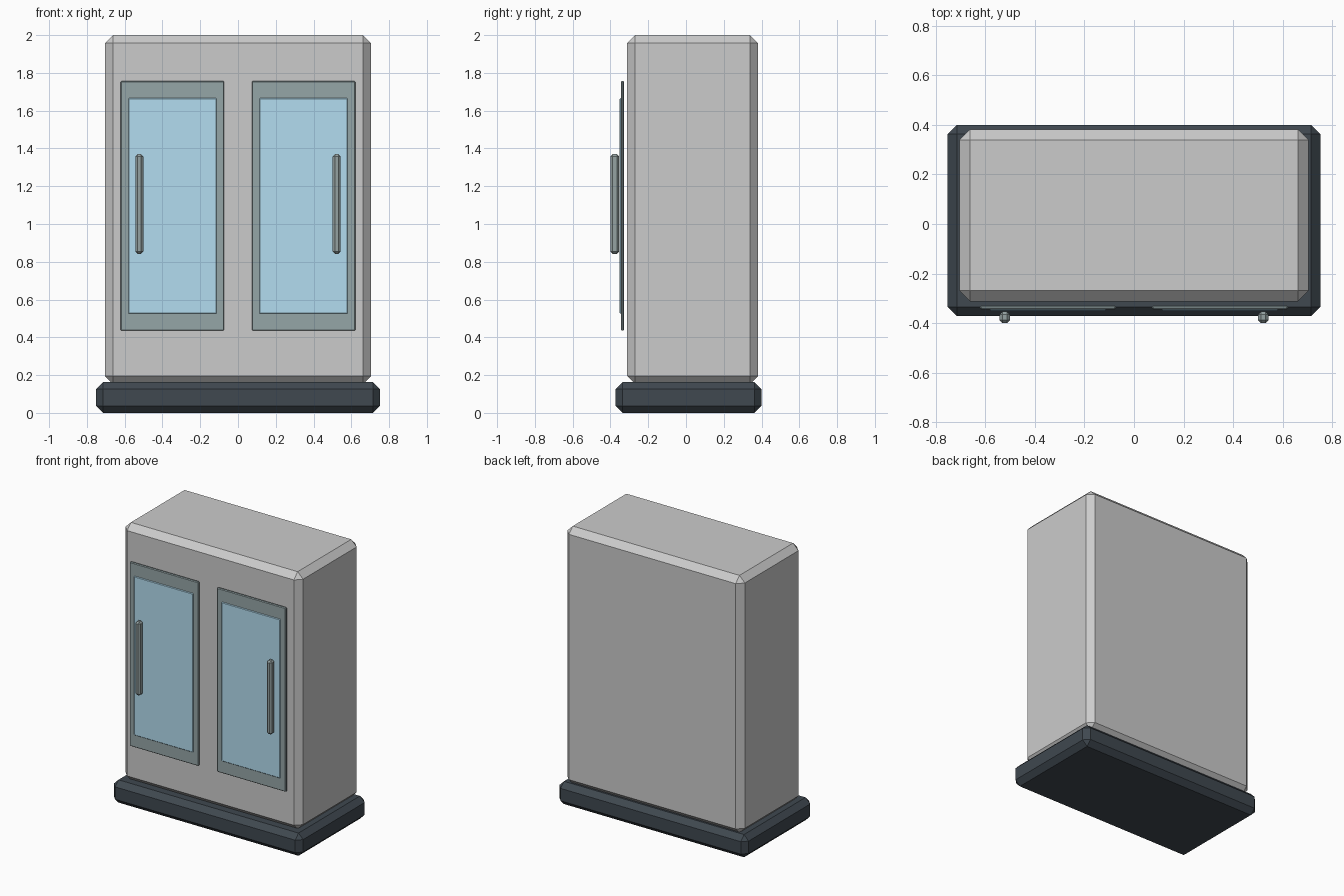
import bpy

if "Cube" in bpy.data.objects:
    bpy.data.objects.remove(bpy.data.objects["Cube"])


def material(name, color):
    m = bpy.data.materials.new(name)
    m.diffuse_color = (*color, 1)
    m.use_nodes = True
    m.node_tree.nodes["Principled BSDF"].inputs["Base Color"].default_value = m.diffuse_color
    return m


def box(name, x, y, z, chamfer, mat=None):
    """Chamfered block given its (min, max) range on each axis."""
    centre = [(a + b) / 2 for a, b in (x, y, z)]
    bpy.ops.mesh.primitive_cube_add(size=1, location=centre)
    ob = bpy.context.object
    ob.name = name
    ob.scale = [b - a for a, b in (x, y, z)]
    bpy.ops.object.transform_apply(location=False, rotation=False, scale=True)
    bevel = ob.modifiers.new("Chamfer", 'BEVEL')
    bevel.width = chamfer
    bevel.segments = 1
    if mat:
        ob.data.materials.append(mat)
    return ob


dark = material("dark_plinth", (0.05, 0.065, 0.08))
frame = material("door_frame", (0.30, 0.38, 0.39))
glass = material("glass", (0.45, 0.72, 0.87))
metal = material("handle_metal", (0.30, 0.36, 0.36))

# Plinth and cabinet
box("plinth", (-0.752, 0.752), (-0.372, 0.40), (0, 0.163), 0.037, dark)
box("cabinet_body", (-0.705, 0.705), (-0.312, 0.382), (0.153, 2.0), 0.043)

# Two mirrored doors, each with a frame panel, glass pane and outer handle
for side, s in (("left", -1), ("right", 1)):
    def span(a, b):
        return tuple(sorted((s * a, s * b)))
    box(side + "_door_frame", span(0.073, 0.621), (-0.345, -0.328),
        (0.435, 1.757), 0.005, frame)
    box(side + "_door_glass", span(0.113, 0.581), (-0.351, -0.337),
        (0.525, 1.666), 0.004, glass)
    box(side + "_door_handle", span(0.501, 0.543), (-0.40, -0.354),
        (0.842, 1.37), 0.012, metal)
